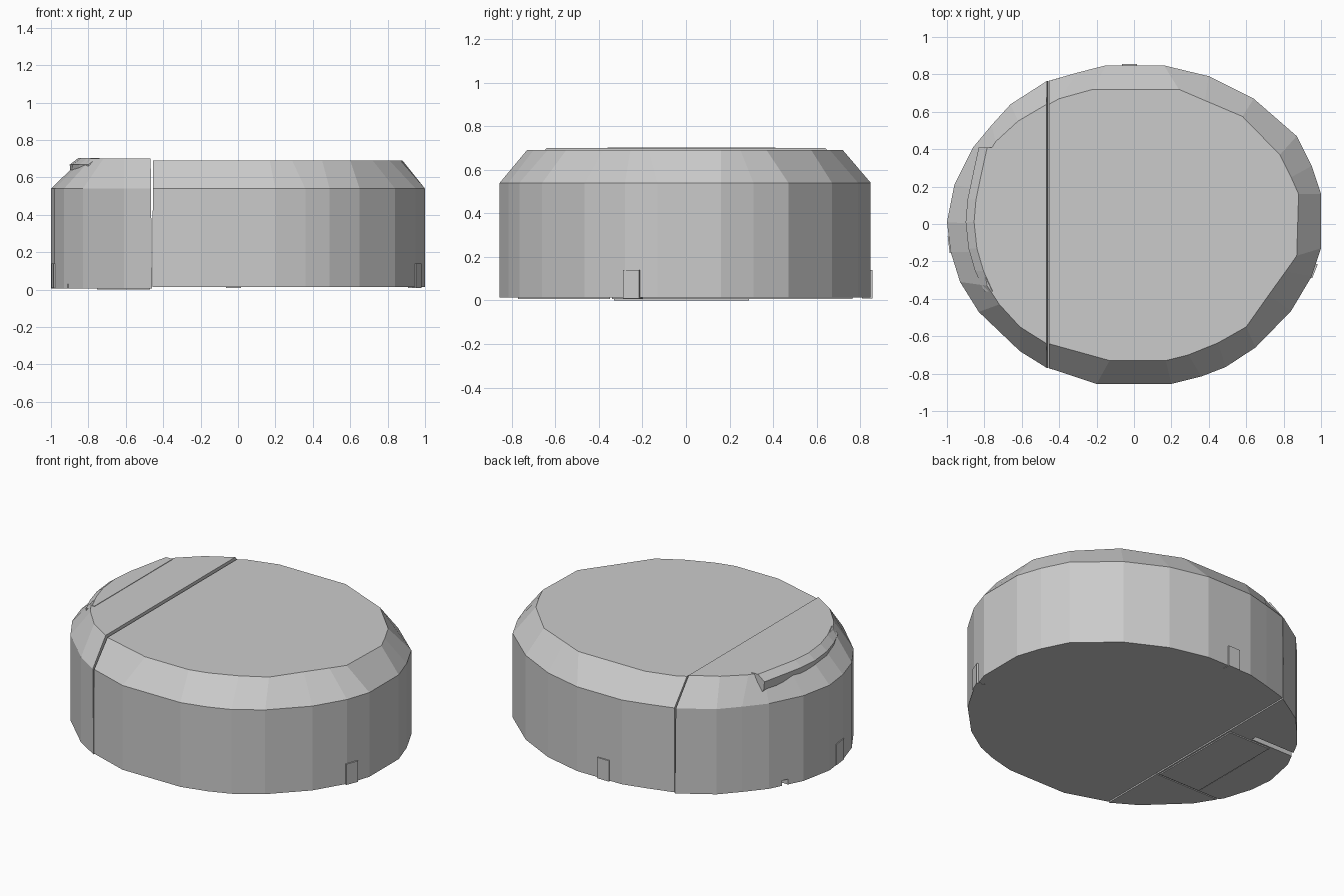
import bpy, bmesh
from mathutils import Vector

if "Cube" in bpy.data.objects:
    bpy.data.objects.remove(bpy.data.objects["Cube"])


def make_object(name, bm):
    bmesh.ops.recalc_face_normals(bm, faces=bm.faces)
    mesh = bpy.data.meshes.new(name)
    bm.to_mesh(mesh)
    bm.free()
    obj = bpy.data.objects.new(name, mesh)
    bpy.context.collection.objects.link(obj)
    return obj


def loft(name, rings):
    """Closed solid through stacked rings of equal point count."""
    bm = bmesh.new()
    loops = [[bm.verts.new(p) for p in ring] for ring in rings]
    bm.faces.new(loops[0])
    bm.faces.new(loops[-1])
    for a, b in zip(loops, loops[1:]):
        for i in range(len(a)):
            j = (i + 1) % len(a)
            bm.faces.new((a[i], a[j], b[j], b[i]))
    return make_object(name, bm)


def box(name, lo, hi):
    corners = [(lo[0], lo[1]), (hi[0], lo[1]), (hi[0], hi[1]), (lo[0], hi[1])]
    return loft(name, [[(x, y, z) for x, y in corners] for z in (lo[2], hi[2])])


def body(name, pairs, seam, base, top):
    """Chamfered body; seam = x of the flat split face at the base and at the top."""
    last = len(pairs) - 1

    def ring(points, z):
        t = (z - base) / (top - base)
        sx = seam[0] + (seam[1] - seam[0]) * t
        return [(sx if i in (0, last) else p[0], p[1], z) for i, p in enumerate(points)]

    outer = [p[:2] for p in pairs]
    inner = [p[2:] for p in pairs]
    return loft(name, [ring(outer, base), ring(outer, 0.54), ring(inner, top)])


# main body: outer wall point, then matching top edge point
main = [
    (-0.46, -0.77, -0.46, -0.64), (-0.20, -0.855, -0.13, -0.73),
    (0.20, -0.855, 0.17, -0.73), (0.36, -0.815, 0.29, -0.70),
    (0.49, -0.765, 0.45, -0.635), (0.65, -0.66, 0.60, -0.55),
    (0.84, -0.465, 0.72, -0.38), (0.95, -0.28, 0.81, -0.255),
    (1.00, -0.13, 0.87, -0.17), (1.00, 0.16, 0.88, 0.16),
    (0.95, 0.31, 0.84, 0.25), (0.87, 0.47, 0.78, 0.37),
    (0.64, 0.67, 0.58, 0.575), (0.40, 0.79, 0.38, 0.66),
    (0.16, 0.848, 0.24, 0.72), (-0.15, 0.848, -0.22, 0.72),
    (-0.30, 0.81, -0.40, 0.67), (-0.46, 0.765, -0.46, 0.64)]
body("main_body", main, (-0.457, -0.455), 0.013, 0.69)

# end section beyond the seam
end = [
    (-0.46, 0.765, -0.46, 0.64), (-0.66, 0.64, -0.62, 0.55),
    (-0.76, 0.53, -0.74, 0.44), (-0.86, 0.41, -0.79, 0.36),
    (-0.96, 0.21, -0.82, 0.18), (-1.00, 0.01, -0.835, 0.0),
    (-0.98, -0.15, -0.82, -0.15), (-0.93, -0.31, -0.785, -0.33),
    (-0.83, -0.47, -0.72, -0.43), (-0.61, -0.68, -0.61, -0.55),
    (-0.46, -0.77, -0.46, -0.64)]
end_section = body("end_section", end, (-0.460, -0.467), 0.007, 0.70)

# shallow grooves on the underside of the end section
for lo, hi in [((-0.95, -0.348, -0.1), (-0.40, -0.340, 0.03)),
               ((-0.95, 0.300, -0.1), (-0.62, 0.335, 0.04)),
               ((-0.764, -0.344, -0.1), (-0.760, 0.16, 0.02))]:
    cutter = box("groove_cutter", lo, hi)
    cutter.hide_render = True
    mod = end_section.modifiers.new("groove", 'BOOLEAN')
    mod.operation, mod.solver, mod.object = 'DIFFERENCE', 'EXACT', cutter
    bpy.context.view_layer.objects.active = end_section
    bpy.ops.object.modifier_apply(modifier=mod.name)
    bpy.data.objects.remove(cutter)

# raised finger lip at the top of the end section
edge = [(-0.83, 0.41), (-0.865, 0.25), (-0.89, 0.13), (-0.90, 0.01),
        (-0.885, -0.13), (-0.85, -0.25), (-0.80, -0.36)]
back = [(-0.74, -0.36), (-0.74, 0.41)]


def lip_ring(shift, z):
    return [(x + shift, y, z) for x, y in edge] + [(x, y, z) for x, y in back]


finger_lip = loft("finger_lip", [lip_ring(0.03, 0.57), lip_ring(0.005, 0.62),
                                 lip_ring(0, 0.668), lip_ring(0.045, 0.703)])

# low panel under the end section
box("base_panel", (-0.755, -0.33, 0.0), (-0.47, 0.29, 0.012))


# small tabs along the bottom of the wall: centre, outward direction, width
def tab(name, centre, outward, width):
    c, n = Vector((*centre, 0)), Vector((*outward, 0)).normalized()
    side = Vector((-n.y, n.x, 0)) * width / 2
    base = [c - n * 0.04 - side, c + n * 0.008 - side, c + n * 0.008 + side, c - n * 0.04 + side]
    loft(name, [[p + Vector((0, 0, z)) for p in base] for z in (0.01, 0.14)])


tab("back_tab", (-0.025, 0.848), (0, 1), 0.08)
tab("front_right_tab", (0.96, -0.25), (1, -0.4), 0.08)
tab("left_tab", (-0.983, -0.11), (-1, -0.12), 0.09)
